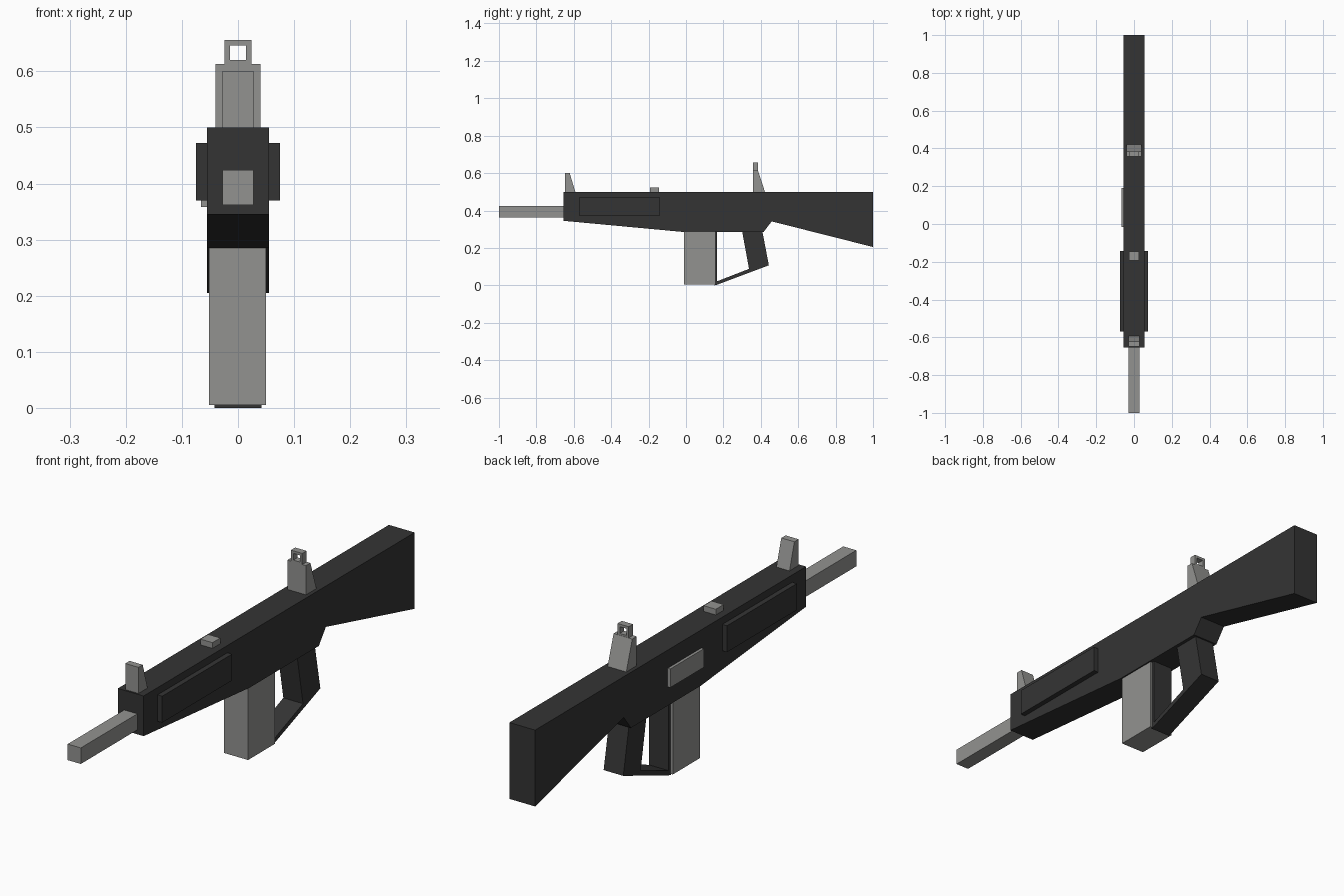
import bpy

if "Cube" in bpy.data.objects:
    bpy.data.objects.remove(bpy.data.objects["Cube"])


def material(name, rgb):
    m = bpy.data.materials.new(name)
    m.diffuse_color = (*rgb, 1)
    m.use_nodes = True
    m.node_tree.nodes["Principled BSDF"].inputs["Base Color"].default_value = m.diffuse_color
    return m


DARK = material("dark polymer", (0.034, 0.034, 0.034))
GREY = material("grey metal", (0.29, 0.29, 0.28))


def add_mesh(name, verts, faces, mat):
    me = bpy.data.meshes.new(name)
    me.from_pydata(verts, [], faces)
    me.materials.append(mat)
    ob = bpy.data.objects.new(name, me)
    bpy.context.collection.objects.link(ob)
    return ob


def prism(name, profile, x0, x1, mat):
    """Extrude a counter-clockwise (y, z) side profile from x0 to x1."""
    n = len(profile)
    verts = [(x, y, z) for x in (x0, x1) for y, z in profile]
    faces = [tuple(reversed(range(n))), tuple(range(n, 2 * n))]
    faces += [(i, (i + 1) % n, n + (i + 1) % n, n + i) for i in range(n)]
    return add_mesh(name, verts, faces, mat)


def box(name, x0, x1, y0, y1, z0, z1, mat):
    return prism(name, [(y0, z0), (y1, z0), (y1, z1), (y0, z1)], x0, x1, mat)


def frame(name, outer, inner, y0, y1, mat):
    """Rectangular ring; outer and inner are (half width, z0, z1)."""
    verts = []
    for y in (y0, y1):
        for w, z0, z1 in (outer, inner):
            verts += [(-w, y, z0), (w, y, z0), (w, y, z1), (-w, y, z1)]
    faces = []
    for i in range(4):
        j = (i + 1) % 4
        faces += [(i, j, 4 + j, 4 + i), (8 + j, 8 + i, 12 + i, 12 + j),
                  (j, i, 8 + i, 8 + j), (4 + i, 4 + j, 12 + j, 12 + i)]
    return add_mesh(name, verts, faces, mat)


# Receiver and stock in one silhouette
prism("body_and_stock", [(-0.655, 0.345), (-0.01, 0.285), (0.415, 0.285), (0.458, 0.342),
                         (1.0, 0.205), (1.0, 0.5), (-0.655, 0.5)], -0.055, 0.055, DARK)

# Barrel and magazine
box("barrel", -0.028, 0.028, -1.0, -0.65, 0.362, 0.424, GREY)
box("magazine", -0.052, 0.05, -0.01, 0.155, 0.005, 0.29, GREY)

# Grip with the guard bar running forward to the back of the magazine
prism("grip_and_guard", [(0.153, 0.0), (0.165, 0.003), (0.443, 0.107), (0.408, 0.29),
                         (0.3, 0.29), (0.337, 0.088), (0.167, 0.022), (0.167, 0.29),
                         (0.153, 0.29)], -0.042, 0.042, DARK)

# Handguard panels on both sides
for side, x0, x1 in (("left", -0.075, -0.05), ("right", 0.05, 0.075)):
    box("handguard_panel_" + side, x0, x1, -0.57, -0.143, 0.37, 0.472, DARK)

# Ejection port plate on the left, charging knob on top
box("ejection_port", -0.066, -0.05, -0.015, 0.19, 0.358, 0.43, GREY)
box("charging_knob", -0.026, 0.026, -0.193, -0.145, 0.495, 0.522, GREY)

# Sights
prism("front_sight", [(-0.648, 0.495), (-0.592, 0.495), (-0.592, 0.5), (-0.622, 0.601),
                      (-0.648, 0.601)], -0.028, 0.028, GREY)
prism("rear_sight_base", [(0.358, 0.495), (0.422, 0.495), (0.422, 0.5), (0.385, 0.613),
                          (0.358, 0.613)], -0.04, 0.04, GREY)
frame("rear_sight_ring", (0.024, 0.61, 0.656), (0.014, 0.62, 0.646), 0.358, 0.384, GREY)
